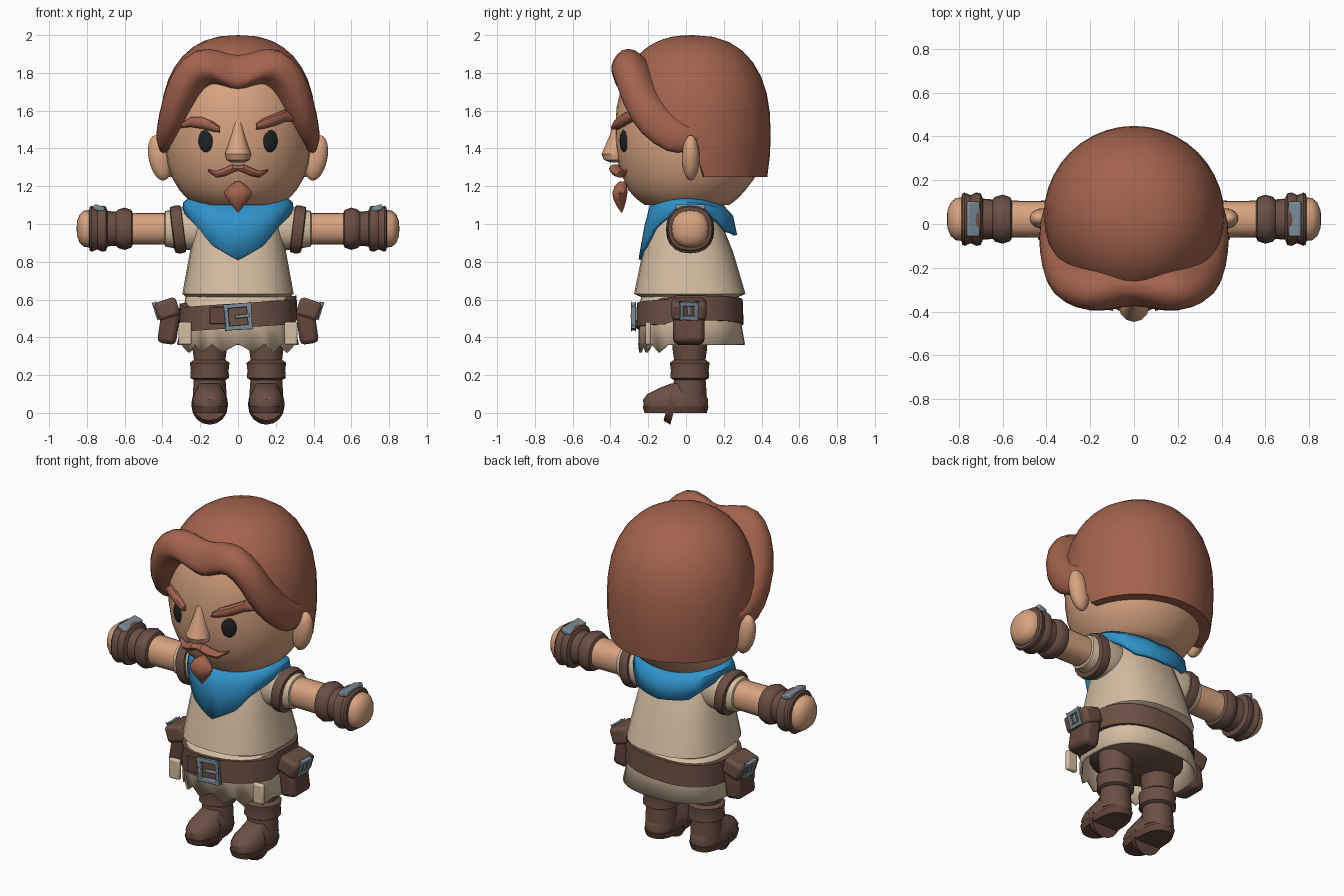
import bpy, bmesh
from math import sin, cos, pi, radians, sqrt, copysign
from mathutils import Vector, Matrix

if "Cube" in bpy.data.objects:
    bpy.data.objects.remove(bpy.data.objects["Cube"])


def colour(name, r, g, b):
    m = bpy.data.materials.new(name)
    m.use_nodes = True
    m.diffuse_color = (r, g, b, 1)
    m.node_tree.nodes["Principled BSDF"].inputs["Base Color"].default_value = (r, g, b, 1)
    return m


HAIR = colour("red_brown_hair", .37, .125, .075)
SKIN = colour("skin", .69, .37, .22)
CLOTH = colour("cream_cloth", .66, .51, .36)
LEATHER = colour("brown_leather", .145, .078, .057)
POUCH = colour("dark_red_leather", .125, .06, .045)
BLUE = colour("blue_cloth", .03, .29, .59)
METAL = colour("grey_metal", .2, .26, .31)
DARK = colour("dark_eye", .014, .016, .017)


def finish(name, bm, mat, mirror=False, angle=38, thick=0, subdiv=0, bevel=0):
    bmesh.ops.remove_doubles(bm, verts=bm.verts, dist=.0005)
    bmesh.ops.recalc_face_normals(bm, faces=bm.faces)
    me = bpy.data.meshes.new(name)
    bm.to_mesh(me)
    bm.free()
    me.materials.append(mat)
    ob = bpy.data.objects.new(name, me)
    bpy.context.scene.collection.objects.link(ob)
    bpy.ops.object.select_all(action='DESELECT')
    ob.select_set(True)
    bpy.context.view_layer.objects.active = ob
    bpy.ops.object.shade_smooth_by_angle(angle=radians(angle))
    if bevel:
        mod = ob.modifiers.new("bevel", 'BEVEL')
        mod.width, mod.segments = bevel, 2
    if thick:
        mod = ob.modifiers.new("thickness", 'SOLIDIFY')
        mod.thickness, mod.offset = thick, 0
    if mirror:
        ob.modifiers.new("mirror", 'MIRROR').use_clip = True
    if subdiv:
        ob.modifiers.new("smooth", 'SUBSURF').levels = subdiv
        ob.modifiers["smooth"].render_levels = subdiv
    return ob


def skin_rings(rings, closed=True, caps=True, matrix=None):
    """Bridge successive rings of points into one surface."""
    bm = bmesh.new()
    rows = [[bm.verts.new(p) for p in r] for r in rings]
    n = len(rows[0])
    for a, b in zip(rows, rows[1:]):
        for i in range(n if closed else n - 1):
            j = (i + 1) % n
            bm.faces.new((a[i], a[j], b[j], b[i]))
    if caps:
        bm.faces.new(rows[0])
        bm.faces.new(rows[-1])
    if matrix:
        bm.transform(matrix)
    return bm


def ring(x, y, z, rx, ry, n=24, p=2):
    pts = []
    for i in range(n):
        c, s = cos(2 * pi * i / n), sin(2 * pi * i / n)
        pts.append(Vector((x + rx * copysign(abs(c) ** (2 / p), c),
                           y + ry * copysign(abs(s) ** (2 / p), s), z)))
    return pts


def loft(name, rows, mat, n=24, p=2, caps=True, matrix=None, **kw):
    """Rows are x, y, z, half width, half depth."""
    return finish(name, skin_rings([ring(*r, n, p) for r in rows], True, caps, matrix), mat, **kw)


def tube(name, rows, mat, n=10, **kw):
    """Tapered strand along x; rows are x, y, z, half depth, half height."""
    rings = [[Vector((x, y + d * cos(2 * pi * i / n), z + h * sin(2 * pi * i / n)))
              for i in range(n)] for x, y, z, d, h in rows]
    return finish(name, skin_rings(rings), mat, **kw)


def ball(name, centre, size, mat, turn=0, tilt=0, **kw):
    bm = bmesh.new()
    bmesh.ops.create_uvsphere(bm, u_segments=20, v_segments=12, radius=1)
    bm.transform(Matrix.Translation(centre) @ Matrix.Rotation(turn, 4, 'Z')
                 @ Matrix.Rotation(tilt, 4, 'Y') @ Matrix.Diagonal((*size, 1)))
    return finish(name, bm, mat, **kw)


def boxes(name, parts, mat, at=(0, 0, 0), tilt=0, **kw):
    bm = bmesh.new()
    for c, s in parts:
        bmesh.ops.create_cube(bm, size=1, matrix=Matrix.Translation(c) @ Matrix.Diagonal((*s, 1)))
    bm.transform(Matrix.Translation(at) @ Matrix.Rotation(tilt, 4, 'Y'))
    return finish(name, bm, mat, **kw)


def interp(table, v):
    for (a, fa), (b, fb) in zip(table, table[1:]):
        if v <= b:
            return fa + (fb - fa) * max(0, (v - a) / (b - a))
    return table[-1][1]


def dome(z, radius, up, down):
    h = min(1, abs(z - 1.48) / (up if z > 1.48 else down))
    return radius * (1 - h ** 2.4) ** (1 / 2.4)


def face_y(x, z):
    return .015 - sqrt(dome(z, .385, .49, .43) ** 2 - x * x)


# Head
heads = [1.1, 1.115, 1.14, 1.18, 1.24, 1.32, 1.42, 1.52, 1.62, 1.72, 1.82, 1.9]
loft("head", [(0, .005 if z < 1.2 else .015, z) + (dome(z, .39, .49, .43),) * 2 for z in heads], SKIN, 32)

# Hair cap with a hairline that rises toward the brow
hairline = [(-1, 1.8), (-.7, 1.72), (-.3, 1.55), (0, 1.42), (.12, 1.25), (1, 1.25)]
rows = []
for k in range(-1, 11):
    row = []
    for i in range(40):
        a = 2 * pi * i / 40
        low = interp(hairline, sin(a))
        z = low + (2 - low) * sin(max(k, 0) / 10 * pi / 2)
        r = dome(z, .413, .52, .6) - (.06 if k < 0 else 0)
        row.append(Vector((r * cos(a), .035 + r * sin(a), z)))
    rows.append(row)
finish("hair_cap", skin_rings(rows, caps=False), HAIR, angle=50)

# Parted fringe: lower edge, upper edge and bulge at each step
fringe = [((0, -.36, 1.70), (0, -.28, 1.90), .03),
          ((.09, -.375, 1.75), (.10, -.28, 1.935), .06),
          ((.18, -.38, 1.79), (.21, -.26, 1.94), .08),
          ((.25, -.345, 1.70), (.33, -.23, 1.83), .085),
          ((.315, -.29, 1.53), (.37, -.17, 1.69), .08),
          ((.37, -.17, 1.41), (.395, -.05, 1.57), .06),
          ((.39, -.04, 1.35), (.405, .04, 1.53), .04),
          ((.38, .06, 1.42), (.395, .13, 1.48), .01)]
core = Vector((0, .03, 1.6))
rows = []
for low, high, bulge in fringe:
    low, high = Vector(low), Vector(high)
    out = (low.lerp(high, .5) - core).normalized() * bulge
    if low.x == 0:
        out.x = 0
    rows.append([low.lerp(core, .25), low] +
                [low.lerp(high, f) + out * g for f, g in ((.1, .7), (.4, 1), (.75, .9))] +
                [high, high.lerp(core, .25)])
finish("hair_fringe", skin_rings(rows, closed=False, caps=False), HAIR, mirror=True, angle=60, subdiv=1)

# Face
loft("nose", [(0, -.37, 1.325, .03, .03), (0, -.375, 1.34, .06, .06), (0, -.375, 1.37, .07, .072),
              (0, -.37, 1.41, .055, .06), (0, -.36, 1.48, .034, .04), (0, -.36, 1.54, .02, .015)], SKIN, 12)
ball("eye", (.17, -.328, 1.44), (.043, .016, .06), DARK, turn=radians(25), mirror=True)
ball("ear", (.415, .025, 1.35), (.058, .047, .122), SKIN, tilt=radians(12), mirror=True)
brows = {"right": [(-.30, 1.52, .012), (-.25, 1.54, .028), (-.19, 1.535, .032), (-.13, 1.515, .028), (-.095, 1.5, .016)],
         "left": [(.095, 1.515, .016), (.13, 1.53, .028), (.19, 1.55, .033), (.25, 1.575, .034), (.295, 1.555, .012)]}
for side, pts in brows.items():
    tube(side + "_eyebrow", [(x, face_y(x, z) - .01, z, .03, h) for x, z, h in pts], HAIR)
tube("moustache", [(0, -.375, 1.295, .025, .014), (.03, -.375, 1.293, .033, .024), (.07, -.365, 1.275, .03, .024),
                   (.115, -.345, 1.262, .026, .018), (.16, -.32, 1.285, .01, .005)], HAIR, mirror=True)
loft("goatee", [(0, -.335, 1.225, .012, .02), (0, -.345, 1.2, .05, .035), (0, -.35, 1.165, .075, .042),
                (0, -.35, 1.13, .06, .036), (0, -.345, 1.09, .026, .02), (0, -.34, 1.06, .002, .002)], HAIR, 10)

# Tunic body and frayed skirt
loft("neck", [(0, .01, 1.02, .17, .15), (0, .01, 1.13, .17, .15)], SKIN)
loft("tunic", [(0, 0, 1.10, .16, .12), (0, 0, 1.06, .2, .16), (0, 0, 1.0, .225, .19),
               (0, .01, .85, .255, .24), (0, .02, .63, .295, .295), (0, .02, .61, .27, .25)], CLOTH, 24, 2.5)
skirt = [ring(0, .02, .62, .27, .25, 32, 2.5), ring(0, .02, .5, .285, .26, 32, 2.5),
         ring(0, .03, .36, .315, .275, 32, 2.5)]
for i, p in enumerate(skirt[2]):
    if p.y < -.1:
        p.z = .32 if i % 2 else .365
        p.x *= .95
finish("skirt", skin_rings(skirt, caps=False), CLOTH, thick=.016)
loft("trouser_seat", [(0, .02, .37, .2, .16), (0, .02, .42, .27, .24), (0, .02, .5, .26, .24)], LEATHER)
boxes("torn_flap", [((.28, -.2, .42), (.07, .03, .12))], CLOTH, bevel=.01, mirror=True)

# Neckerchief
front = [(0, .81), (.2, .84), (.5, .89), (.7, .97), (.9, 1.03), (1, 1.07)]
back = [(0, .94), (.6, .96), (.85, 1.03), (1, 1.07)]
rows = [[], [], []]
for i in range(40):
    c, s = cos(2 * pi * i / 40), sin(2 * pi * i / 40)
    z = interp(front if s < 0 else back, abs(c))
    top = 1.1 + .035 * abs(c)
    rows[0].append(Vector((.25 * c, .18 * s, top)))
    rows[1].append(Vector((.28 * c, .015 + .225 * s, top + (z - top) * .4)))
    rows[2].append(Vector((.285 * c, .01 + .25 * s, z)))
finish("neckerchief", skin_rings(rows, caps=False), BLUE, thick=.022)

# Belt, dipping at the front
belt = [ring(0, .02, z, rx, ry, 32, 2.4) for z, rx, ry in
        ((.47, .29, .26), (.47, .315, .285), (.6, .31, .28), (.6, .27, .25))]
for r in belt:
    for p in r:
        p.z += .02 * p.x / .3 - (.02 if p.y < -.1 else 0)
finish("belt", skin_rings(belt, caps=False), LEATHER)
boxes("belt_tongue", [((-.1, -.27, .515), (.1, .012, .09))], POUCH, bevel=.004)


def frame(w, h, t):
    """Bars of a buckle in the x-z plane."""
    return [((s * w / 2, 0, 0), (t, .025, h + t)) for s in (-1, 1)] + \
           [((0, 0, s * h / 2), (w + t, .025, t)) for s in (-1, 1)]


boxes("belt_buckle", frame(.12, .115, .022) + [((.025, -.006, 0), (.08, .018, .018))], METAL,
      at=(0, -.278, .51), tilt=radians(-5), bevel=.005)

# Hip pouches
boxes("pouch", [((0, 0, 0), (.1, .165, .2))], POUCH, at=(.365, .015, .465), tilt=radians(-8), bevel=.025, mirror=True)
boxes("pouch_flap", [((0, 0, 0), (.12, .185, .1))], LEATHER, at=(.375, .015, .55), tilt=radians(18),
      bevel=.02, mirror=True)
bars = [((y, x, z), (d, w, h)) for (x, y, z), (w, d, h) in frame(.075, .075, .02)]
boxes("pouch_buckle", bars + [((.002, 0, 0), (.02, .02, .05))], METAL, at=(.43, .015, .54), tilt=radians(18),
      bevel=.004, mirror=True)

# Legs and boots
loft("leg", [(.15, .02, z, r, r) for z, r in ((.05, .09), (.12, .088), (.19, .083), (.28, .083), (.33, .09), (.44, .1))],
     LEATHER, 16, mirror=True)
loft("boot_cuff", [(.15, .02, z, r, r) for z, r in ((.175, .085), (.185, .103), (.225, .1), (.265, .105), (.28, .085))],
     LEATHER, 16, mirror=True)
loft("boot_sole", [(.15, -.055, 0, .085, .165), (.15, -.055, .035, .095, .175)], POUCH, 20, 2.6, mirror=True)
loft("boot_foot", [(.15, -.055, .03, .09, .17), (.15, -.055, .07, .094, .172), (.15, -.05, .1, .084, .155),
                   (.15, -.03, .13, .066, .115), (.15, 0, .155, .06, .08)], LEATHER, 20, 2.4, mirror=True)
loft("boot_strap", [(.15, z * .3, z, .098 - abs(z) * .1, .1) for z in (-.02, .02)], POUCH, 16,
     matrix=Matrix.Translation((0, -.075, .045)) @ Matrix.Translation((.15, 0, 0))
     @ Matrix.Rotation(radians(75), 4, 'X') @ Matrix.Translation((-.15, 0, 0)), mirror=True)

# Arms: lathed along x
along_x = Matrix.Translation((0, .022, .975)) @ Matrix.Rotation(radians(90), 4, 'Y')


def arm_part(name, rows, mat, tilt=0, p=2.3):
    pivot = Matrix.Translation((0, 0, rows[0][0]))
    turn = pivot @ Matrix.Rotation(tilt, 4, 'Y') @ pivot.inverted()
    loft(name, [(0, 0, x, r, r) for x, r in rows], mat, 20, p, matrix=along_x @ turn, mirror=True)


arm_part("arm", [(.2, .085), (.4, .083), (.62, .085)], SKIN)
arm_part("sleeve", [(.15, .1), (.22, .112), (.3, .112), (.385, .094), (.39, .08)], CLOTH)
arm_part("sleeve_band", [(.285, .1), (.29, .123), (.315, .128), (.345, .123), (.35, .1)], LEATHER, radians(7))
arm_part("bracer", [(.555, .08), (.565, .1), (.6, .112), (.635, .102), (.645, .09), (.69, .094), (.7, .118),
                    (.72, .122), (.745, .11), (.775, .122), (.785, .115), (.79, .09)], LEATHER)
arm_part("hand", [(.72, .09), (.78, .1), (.815, .096), (.838, .075), (.852, .04), (.854, .01)], SKIN)
boxes("bracer_plate", [((0, 0, 0), (.06, .16, .03))], METAL, at=(.735, .022, 1.083), tilt=radians(-18),
      bevel=.008, mirror=True)
